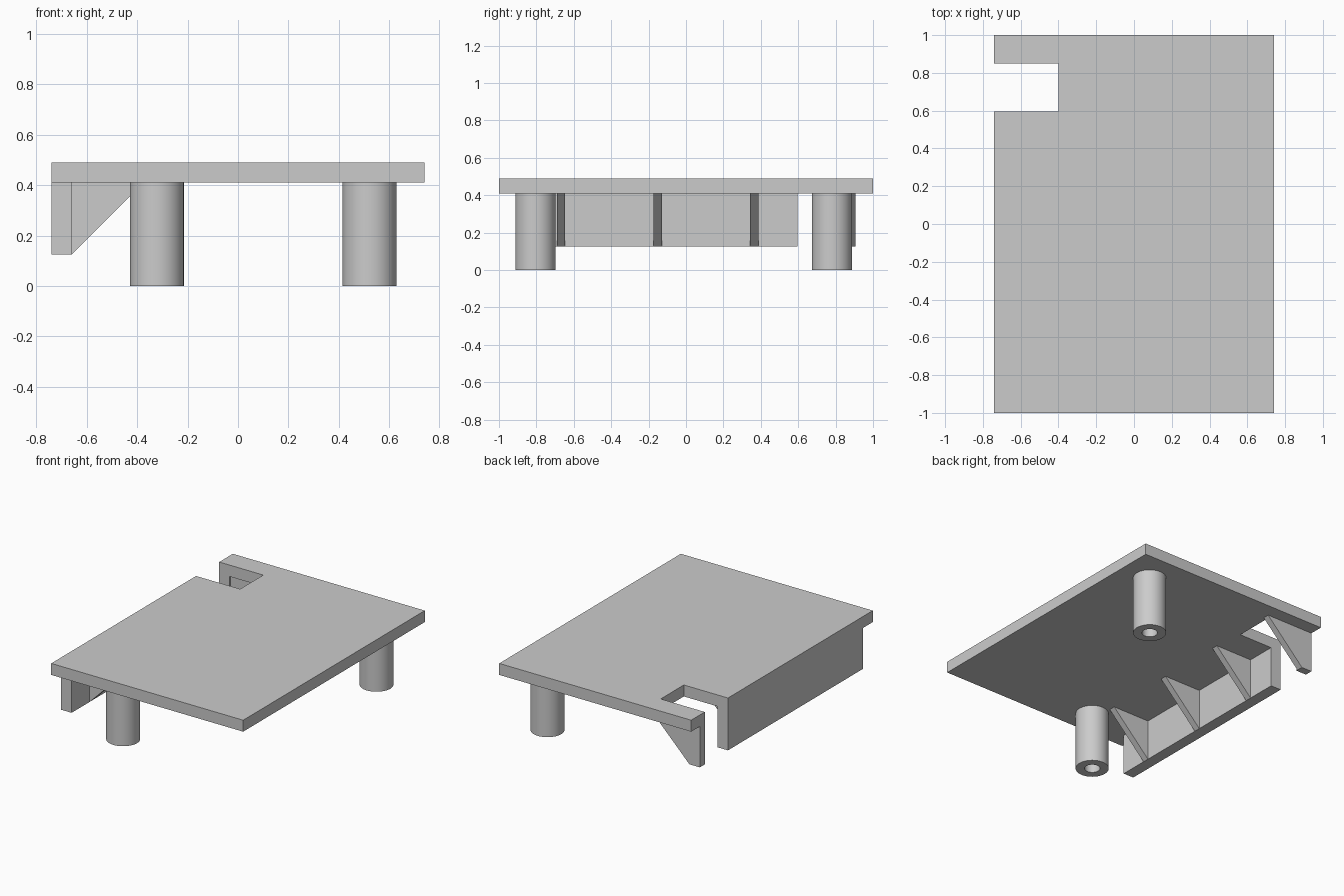
import bpy, bmesh, math
from mathutils import Vector

cube = bpy.data.objects.get("Cube")
if cube:
    bpy.data.objects.remove(cube, do_unlink=True)

grey = bpy.data.materials.new("light grey")
grey.use_nodes = True
COLOUR = (0.6, 0.6, 0.6, 1)
grey.diffuse_color = COLOUR
for node in grey.node_tree.nodes:
    if node.type == 'BSDF_PRINCIPLED':
        node.inputs["Base Color"].default_value = COLOUR

TOP, UNDER, LOW = 0.49, 0.41, 0.125      # deck top, deck underside, skirt bottom
SIDE, INNER = -0.74, -0.66               # skirt outer and inner faces
NOTCH_X, NOTCH_LO, NOTCH_HI = -0.40, 0.595, 0.85
SKIRT_FRONT, SKIRT_BACK = -0.89, 0.905


def finish(name, bm, smooth=False):
    bmesh.ops.remove_doubles(bm, verts=bm.verts, dist=1e-5)
    bmesh.ops.recalc_face_normals(bm, faces=bm.faces)
    mesh = bpy.data.meshes.new(name)
    bm.to_mesh(mesh)
    bm.free()
    mesh.materials.append(grey)
    if smooth:
        mesh.shade_smooth()
        mesh.set_sharp_from_angle(angle=math.radians(35))
    obj = bpy.data.objects.new(name, mesh)
    bpy.context.scene.collection.objects.link(obj)
    return obj


def prism(name, points, offset):
    """Extrude a flat outline along an offset vector."""
    bm = bmesh.new()
    face = bm.faces.new([bm.verts.new(p) for p in points])
    ext = bmesh.ops.extrude_face_region(bm, geom=[face], use_keep_orig=True)
    moved = [g for g in ext["geom"] if isinstance(g, bmesh.types.BMVert)]
    bmesh.ops.translate(bm, verts=moved, vec=Vector(offset))
    return finish(name, bm)


def tube(name, x, y, outer=0.107, inner=0.05):
    """Lathe a hollow round leg."""
    bm = bmesh.new()
    profile = [(inner, 0), (outer, 0), (outer, UNDER), (inner, UNDER)]
    verts = [bm.verts.new((x + r, y, z)) for r, z in profile]
    edges = [bm.edges.new((verts[i], verts[(i + 1) % 4])) for i in range(4)]
    bmesh.ops.spin(bm, geom=verts + edges, cent=(x, y, 0), axis=(0, 0, 1),
                   angle=math.tau, steps=64)
    return finish(name, bm, smooth=True)


# Deck with the notch in its right edge
deck = [(SIDE, -1), (-SIDE, -1), (-SIDE, 1), (SIDE, 1), (SIDE, NOTCH_HI),
        (NOTCH_X, NOTCH_HI), (NOTCH_X, NOTCH_LO), (SIDE, NOTCH_LO)]
prism("deck", [(x, y, UNDER) for x, y in deck], (0, 0, TOP - UNDER))

# Side skirt, interrupted by the notch
for name, lo, hi in (("skirt_long", SKIRT_FRONT, NOTCH_LO),
                     ("skirt_short", NOTCH_HI, SKIRT_BACK)):
    prism(name, [(SIDE, lo, LOW), (INNER, lo, LOW), (INNER, lo, UNDER), (SIDE, lo, UNDER)],
          (0, hi - lo, 0))

# Triangular gussets bracing the skirt against the deck
THICK, SPACING = 0.045, 0.517
for i in range(4):
    y = SKIRT_BACK - THICK - SPACING * i
    prism(f"gusset_{i + 1}",
          [(INNER, y, LOW), (INNER + UNDER - LOW, y, UNDER), (INNER, y, UNDER)],
          (0, THICK, 0))

# Two hollow legs
tube("front_leg", -0.322, -0.805)
tube("back_leg", 0.522, 0.78)
